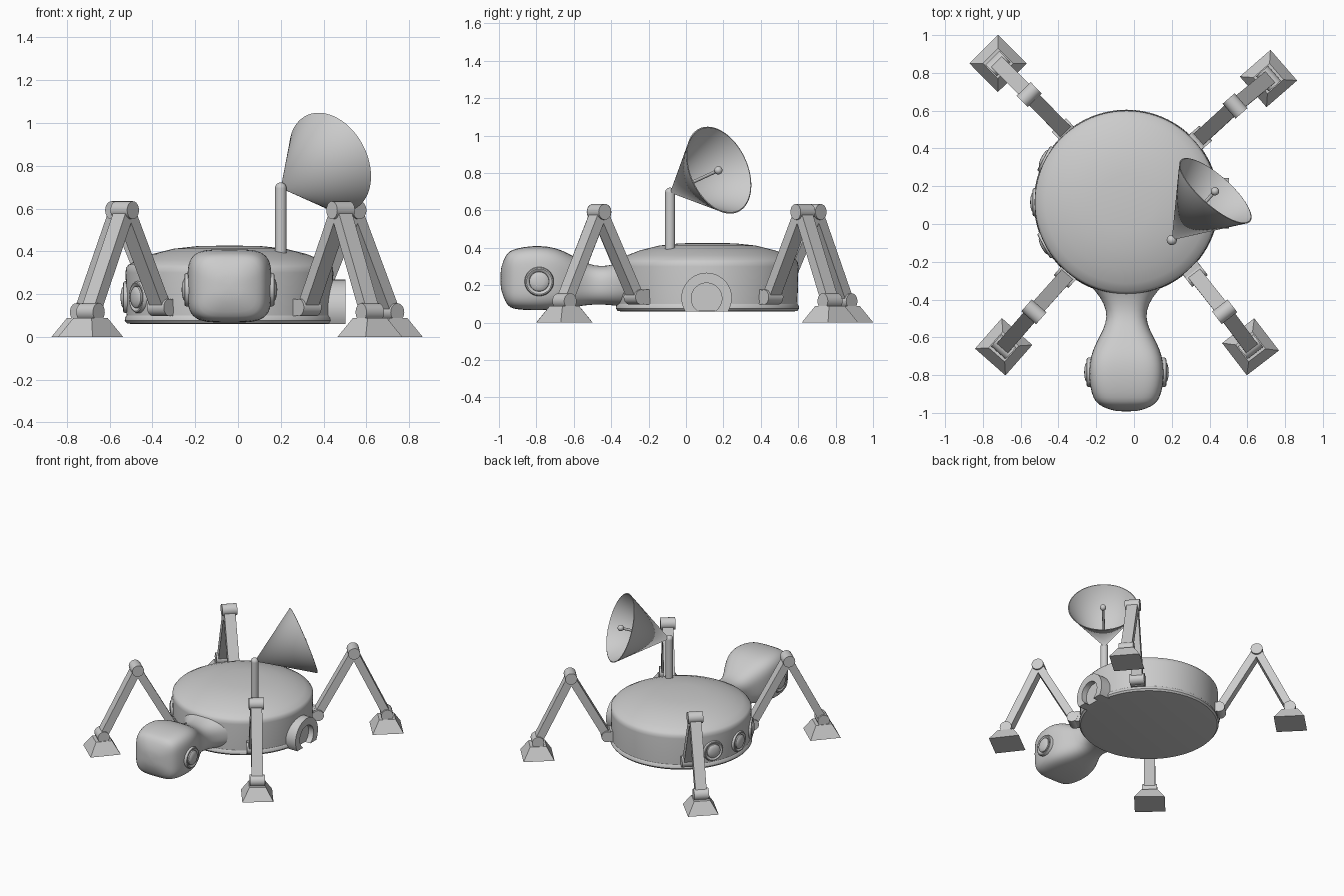
import bpy, bmesh, math
from mathutils import Vector, Matrix

if "Cube" in bpy.data.objects:
    bpy.data.objects.remove(bpy.data.objects["Cube"])

CX, CY, R = -0.04, 0.115, 0.49      # body centre and radius
Z = Vector((0, 0, 1))


def finish(bm, name, mat=None, smooth=True, angle=35):
    bmesh.ops.recalc_face_normals(bm, faces=bm.faces)
    me = bpy.data.meshes.new(name)
    if mat:
        bm.transform(mat)
    bm.to_mesh(me)
    bm.free()
    ob = bpy.data.objects.new(name, me)
    bpy.context.collection.objects.link(ob)
    if smooth:
        bpy.ops.object.select_all(action='DESELECT')
        ob.select_set(True)
        bpy.context.view_layer.objects.active = ob
        bpy.ops.object.shade_smooth_by_angle(angle=math.radians(angle))
    return ob


def frame(origin, zdir, xdir=None):
    """Matrix with local z along zdir (and local x along xdir)."""
    z = Vector(zdir).normalized()
    x = Vector(xdir) if xdir else (Z.cross(z) if abs(z.z) < 0.99 else Vector((1, 0, 0)))
    x = (x - z * x.dot(z)).normalized()
    m = Matrix((x, z.cross(x), z)).transposed().to_4x4()
    m.translation = Vector(origin)
    return m


def lathe(name, profile, mat, steps=48):
    bm = bmesh.new()
    vs = [bm.verts.new((r, 0, z)) for r, z in profile]
    es = [bm.edges.new(p) for p in zip(vs, vs[1:])]
    bmesh.ops.spin(bm, geom=vs + es, cent=(0, 0, 0), axis=(0, 0, 1),
                   angle=math.tau, steps=steps, use_duplicate=False)
    bmesh.ops.remove_doubles(bm, verts=bm.verts, dist=1e-5)
    return finish(bm, name, mat)


def rod(name, a, b, r, seg=24):
    a, b = Vector(a), Vector(b)
    bm = bmesh.new()
    bmesh.ops.create_cone(bm, cap_ends=True, segments=seg, radius1=r, radius2=r,
                          depth=(b - a).length)
    return finish(bm, name, frame((a + b) / 2, b - a))


def ball(name, p, r):
    bm = bmesh.new()
    bmesh.ops.create_uvsphere(bm, u_segments=24, v_segments=12, radius=r)
    return finish(bm, name, Matrix.Translation(p))


def beam(name, a, b, width, thick, side):
    a, b = Vector(a), Vector(b)
    bm = bmesh.new()
    bmesh.ops.create_cube(bm, size=1)
    bm.transform(Matrix.Diagonal((width, thick, (b - a).length, 1)))
    return finish(bm, name, frame((a + b) / 2, b - a, side), smooth=False)


# Domed round body with a lip at the base
lathe("body", [(0, .06), (.46, .06), (.48, .063), (.49, .075), (.488, .09), (.481, .1),
               (.486, .3), (.484, .322), (.472, .337), (.43, .36), (.36, .387),
               (.26, .412), (.15, .424), (0, .427)],
      Matrix.Translation((CX, CY, 0)), 96)

# Neck and head, lofted rounded-square sections: y, half width, low, high, squareness
SECTIONS = [(-.24, .26, .08, .375, 2.3), (-.30, .215, .082, .345, 2.4), (-.36, .16, .088, .318, 2.5),
            (-.42, .118, .096, .303, 2.5), (-.49, .10, .098, .302, 2.5), (-.56, .122, .09, .33, 2.8),
            (-.63, .162, .078, .372, 3.3), (-.70, .19, .069, .402, 3.8), (-.78, .2, .065, .412, 4),
            (-.86, .194, .067, .407, 4), (-.925, .175, .073, .392, 4), (-.955, .15, .09, .375, 4),
            (-.978, .105, .14, .33, 3), (-.993, .05, .19, .28, 2.5)]
bm = bmesh.new()
N, prev = 40, None
for y, hw, lo, hi, p in SECTIONS:
    ring = []
    for i in range(N):
        c, s = math.cos(math.tau * i / N), math.sin(math.tau * i / N)
        ring.append(bm.verts.new((CX + hw * math.copysign(abs(c) ** (2 / p), c), y,
                                  (lo + hi) / 2 + (hi - lo) / 2 * math.copysign(abs(s) ** (2 / p), s))))
    if prev:
        for i in range(N):
            bm.faces.new((prev[i], prev[(i + 1) % N], ring[(i + 1) % N], ring[i]))
    else:
        bm.faces.new(ring)
    prev = ring
bm.faces.new(prev)
finish(bm, "head_and_neck", angle=60).modifiers.new("smooth", 'SUBSURF').levels = 1


# Round window: raised ring with a domed lens
def window(name, pos, normal, r):
    k = r / .078
    lathe(name, [(.078 * k, -.06), (.078 * k, .004), (.074 * k, .012), (.068 * k, .014),
                 (.056 * k, .008), (.053 * k, .004), (.052 * k, .014), (.045 * k, .02),
                 (.025 * k, .025), (0, .027)], frame(pos, normal))


for s, n in ((1, "right"), (-1, "left")):
    window(n + "_eye", (CX + s * .197, -.785, .22), (s, 0, 0), .078)
for i, deg in enumerate((152, 180, 208)):
    d = Vector((math.cos(math.radians(deg)), math.sin(math.radians(deg)), 0))
    window(f"porthole_{i + 1}", Vector((CX, CY, .185)) + d * .483, d, .075)


# Arched doorway on the right side: frame and recessed door
def arch(r, z0, cz, steps=28):
    low = math.asin((cz - z0) / r) if r > cz - z0 else math.pi / 2
    return [(CY - .005 + r * math.cos(t), cz + r * math.sin(t))
            for t in (-low + (math.pi + 2 * low) * i / steps for i in range(steps + 1))]


bm = bmesh.new()
outer, inner = arch(.135, .06, .132), arch(.082, .06, .13)
rows = [[bm.verts.new((x, y, z)) for y, z in pts]
        for x, pts in ((.40, outer), (.502, outer), (.502, inner), (.40, inner))]
for a, b in zip(rows, rows[1:] + rows[:1]):
    for i in range(len(a) - 1):
        bm.faces.new((a[i], a[i + 1], b[i + 1], b[i]))
for i in (0, -1):
    bm.faces.new([row[i] for row in rows])
finish(bm, "door_frame")
bm = bmesh.new()
face = bm.faces.new([bm.verts.new((.40, y, z)) for y, z in arch(.084, .062, .13)])
ext = bmesh.ops.extrude_face_region(bm, geom=[face])
bmesh.ops.translate(bm, vec=(.06, 0, 0),
                    verts=[g for g in ext["geom"] if isinstance(g, bmesh.types.BMVert)])
finish(bm, "door_panel")

# Antenna: mast, conical dish, feed rod
apex = Vector((.2, -.085, .695))
axis = Vector((.627, .708, .327)).normalized()
rod("mast", (.2, -.085, .38), apex, .027)
ball("mast_tip", apex, .027)
lathe("dish", [(0, 0), (.243, .365), (.246, .368), (.240, .370), (0, .012)], frame(apex, axis), 64)
rod("feed_rod", apex, apex + axis * .36, .009, 12)
ball("feed_tip", apex + axis * .365, .022)

# Four jointed legs: hip, knee and foot positions in plan
LEGS = {"front_right": ((.325, -.27), (.48, -.465), (.617, -.65)),
        "front_left": ((-.36, -.275), (-.53, -.465), (-.69, -.65)),
        "back_right": ((.35, .455), (.535, .625), (.712, .77)),
        "back_left": ((-.37, .495), (-.555, .685), (-.72, .85))}
for n, (h, k, f) in LEGS.items():
    hip, knee, ankle = Vector((*h, .137)), Vector((*k, .592)), Vector((*f, .115))
    out = Vector((f[0] - h[0], f[1] - h[1], 0)).normalized()
    side = Z.cross(out)
    for part, p, r in (("hip", hip, .04), ("knee", knee, .042), ("ankle", ankle, .042)):
        rod(f"{n}_{part}", p - side * .052, p + side * .052, r)
    beam(n + "_upper_leg", hip, knee, .078, .056, side)
    beam(n + "_lower_leg", knee, ankle, .078, .056, side)
    beam(n + "_hip_bracket", hip - out * .09, hip - out * .02, .1, .08, side)
    bm = bmesh.new()
    bmesh.ops.create_cone(bm, cap_ends=True, segments=4, radius1=.152, radius2=.08, depth=.088)
    bm.transform(Matrix.Rotation(math.pi / 4, 4, 'Z'))
    finish(bm, n + "_foot", frame((*f, .044), Z, out), smooth=False)
